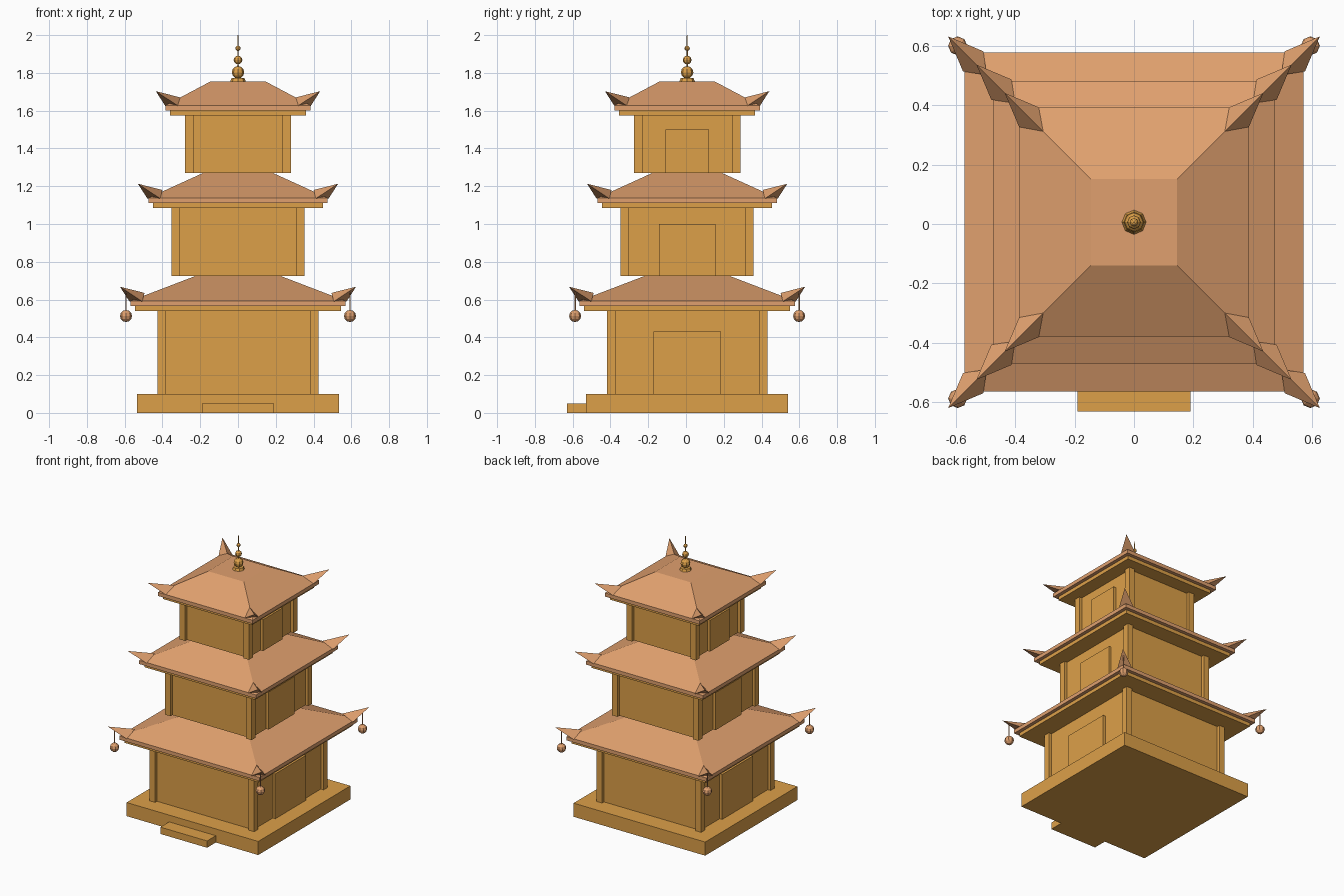
import bpy, bmesh
from mathutils import Matrix, Vector

if "Cube" in bpy.data.objects:
    bpy.data.objects.remove(bpy.data.objects["Cube"])

DY = 0.006  # small shift so the front step balances the rear roof tips


def material(name, rgb):
    m = bpy.data.materials.new(name)
    m.diffuse_color = (*rgb, 1.0)
    m.use_nodes = True
    m.node_tree.nodes["Principled BSDF"].inputs["Base Color"].default_value = m.diffuse_color
    return m


GOLD = material("golden wood", (0.72, 0.35, 0.066))
CLAY = material("terracotta", (0.745, 0.352, 0.156))


def finish(name, bm, mat):
    bmesh.ops.recalc_face_normals(bm, faces=bm.faces)
    bmesh.ops.translate(bm, verts=bm.verts, vec=(0, DY, 0))
    me = bpy.data.meshes.new(name)
    bm.to_mesh(me)
    bm.free()
    me.materials.append(mat)
    ob = bpy.data.objects.new(name, me)
    bpy.context.collection.objects.link(ob)
    return ob


def box(name, x0, x1, y0, y1, z0, z1, mat):
    bm = bmesh.new()
    size = Matrix.Diagonal((x1 - x0, y1 - y0, z1 - z0, 1))
    mid = Matrix.Translation(((x0 + x1) / 2, (y0 + y1) / 2, (z0 + z1) / 2))
    bmesh.ops.create_cube(bm, size=1, matrix=mid @ size)
    return finish(name, bm, mat)


def square_loft(name, rings, mat):
    """Closed solid through square rings given as (half width, z)."""
    bm = bmesh.new()
    loops = [[bm.verts.new((sx * w, sy * w, z))
              for sx, sy in ((-1, -1), (1, -1), (1, 1), (-1, 1))] for w, z in rings]
    for a, b in zip(loops, loops[1:]):
        for i in range(4):
            j = (i + 1) % 4
            bm.faces.new((a[i], a[j], b[j], b[i]))
    bm.faces.new(loops[0][::-1])
    bm.faces.new(loops[-1])
    return finish(name, bm, mat)


def ball(name, x, y, z, r, mat):
    bm = bmesh.new()
    bmesh.ops.create_uvsphere(bm, u_segments=8, v_segments=6, radius=r,
                              matrix=Matrix.Translation((x, y, z)))
    return finish(name, bm, mat)


def rod(name, x, y, z0, z1, r0, r1, mat, sides=8):
    bm = bmesh.new()
    bmesh.ops.create_cone(bm, cap_ends=True, segments=sides, radius1=r0, radius2=r1,
                          depth=z1 - z0, matrix=Matrix.Translation((x, y, (z0 + z1) / 2)))
    return finish(name, bm, mat)


def horn(name, sx, sy, tip, z, mat):
    """Three-sided upturned spike on a roof corner."""
    bm = bmesh.new()
    pts = [(0, 0, 0), (0.13, 0.13, -0.033), (0.118, 0.05, -0.078), (0.05, 0.118, -0.078)]
    v = [bm.verts.new((sx * (tip - a), sy * (tip - b), z + c)) for a, b, c in pts]
    for f in ((0, 1, 2), (0, 2, 3), (0, 3, 1), (1, 3, 2)):
        bm.faces.new([v[i] for i in f])
    return finish(name, bm, mat)


CORNERS = [(sx, sy) for sx in (-1, 1) for sy in (-1, 1)]

# Base and front step
box("base", -0.535, 0.535, -0.535, 0.535, 0, 0.10, GOLD)
box("front_step", -0.19, 0.19, -0.636, -0.53, 0, 0.05, GOLD)

# Storeys: wall half width, floor z, wall top, door half width, door top,
#          roof half width, roof top half width, roof top z, horn tip
STOREYS = [
    (0.403, 0.10, 0.54, 0.178, 0.43, 0.57, 0.225, 0.725, 0.625),
    (0.329, 0.725, 1.085, 0.15, 1.00, 0.475, 0.185, 1.27, 0.53),
    (0.259, 1.27, 1.575, 0.115, 1.50, 0.385, 0.145, 1.755, 0.435),
]
P = 0.0225  # half width of a post
for n, (w, z0, z1, dw, dz, rw, tw, rz, tip) in enumerate(STOREYS, 1):
    box(f"walls_{n}", -w, w, -w, w, z0, z1, GOLD)
    for sx, sy in CORNERS:
        x, y = sx * w, sy * w
        box(f"post_{n}", x - P, x + P, y - P, y + P, z0, z1, GOLD)
    # Doors on both sides
    for s in (-1, 1):
        xs = sorted((s * (w - 0.01), s * (w + 0.02)))
        box(f"door_{n}", *xs, -dw, dw, z0, dz, GOLD)
    # Eave board, tiled roof and corner horns
    e = rw - 0.025
    box(f"eave_{n}", -e, e, -e, e, z1, z1 + 0.026, GOLD)
    square_loft(f"roof_{n}", [(rw, z1 + 0.026), (rw, z1 + 0.053), (tw, rz)], CLAY)
    for sx, sy in CORNERS:
        horn(f"roof_horn_{n}", sx, sy, tip, z1 + 0.128, CLAY)

# Hanging bells under the lowest roof corners
for sx, sy in CORNERS:
    rod("bell_cord", sx * 0.593, sy * 0.593, 0.53, 0.64, 0.004, 0.004, CLAY, 6)
    ball("bell", sx * 0.593, sy * 0.593, 0.513, 0.032, CLAY)

# Finial: collar, three shrinking balls and a thin spire
rod("finial_collar", 0, 0, 1.75, 1.772, 0.043, 0.034, GOLD)
for z, r in ((1.803, 0.033), (1.868, 0.023), (1.93, 0.014)):
    ball("finial_ball", 0, 0, z, r, GOLD)
rod("finial_spire", 0, 0, 1.75, 2.0, 0.006, 0.002, GOLD, 6)
